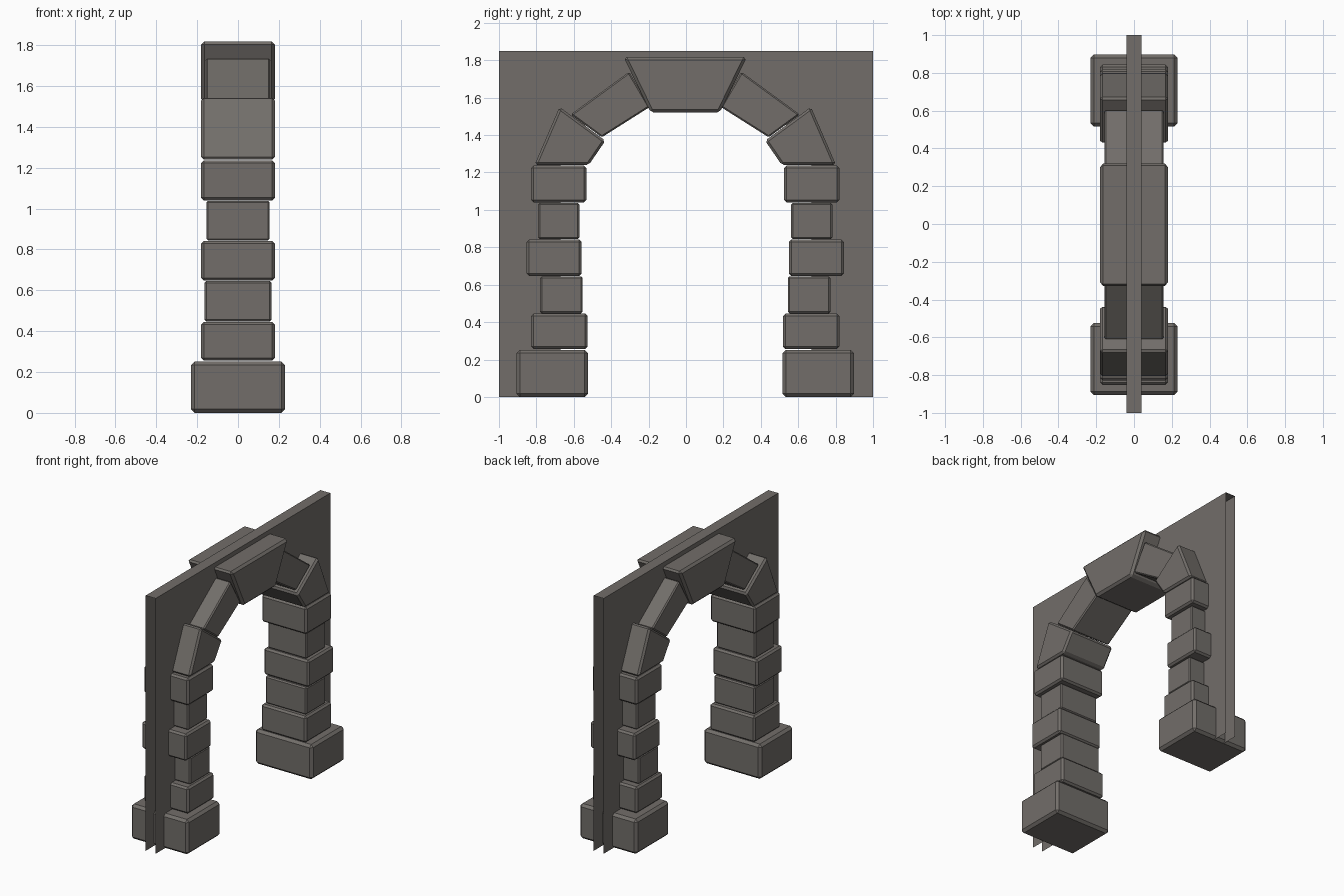
import bpy, bmesh

if "Cube" in bpy.data.objects:
    bpy.data.objects.remove(bpy.data.objects["Cube"])

stone = bpy.data.materials.new("warm grey stone")
stone.diffuse_color = (0.168, 0.155, 0.143, 1)
stone.use_nodes = True
stone.node_tree.nodes["Principled BSDF"].inputs["Base Color"].default_value = stone.diffuse_color
SHIFT = -0.004  # the stones sit slightly off the wall centre


def finish(name, bm, bevel=0.0):
    me = bpy.data.meshes.new(name)
    bmesh.ops.recalc_face_normals(bm, faces=bm.faces[:])
    bm.to_mesh(me)
    bm.free()
    me.materials.append(stone)
    ob = bpy.data.objects.new(name, me)
    bpy.context.collection.objects.link(ob)
    if bevel:
        m = ob.modifiers.new("worn edges", 'BEVEL')
        m.width = bevel
        m.segments = 1
        m.limit_method = 'NONE'
    return ob


def prism(name, outline, half, bevel):
    """Stone: a (y, z) outline pushed through the wall along x."""
    bm = bmesh.new()
    a = [bm.verts.new((-half, y + SHIFT, z)) for y, z in outline]
    b = [bm.verts.new((half, y + SHIFT, z)) for y, z in outline]
    bm.faces.new(a)
    bm.faces.new(b[::-1])
    n = len(a)
    for i in range(n):
        j = (i + 1) % n
        bm.faces.new((a[i], b[i], b[j], a[j]))
    return finish(name, bm, bevel)


def both_sides(name, outline, half, bevel):
    for s, side in ((-1, "left"), (1, "right")):
        prism(f"{name}_{side}", [(s * y, z) for y, z in outline], half, bevel)


# pillar stones: name, inner y, outer y, bottom, top, half depth, bevel
pillars = [
    ("plinth",       0.520, 0.902, 0.000, 0.252, 0.230, 0.018),
    ("pillar_stone_1", 0.523, 0.824, 0.256, 0.446, 0.180, 0.013),
    ("pillar_stone_2", 0.549, 0.776, 0.447, 0.645, 0.164, 0.009),
    ("pillar_stone_3", 0.554, 0.848, 0.647, 0.841, 0.180, 0.013),
    ("pillar_stone_4", 0.566, 0.786, 0.843, 1.038, 0.155, 0.009),
    ("pillar_stone_5", 0.528, 0.824, 1.040, 1.236, 0.180, 0.013),
]
for name, y0, y1, z0, z1, half, bev in pillars:
    both_sides(name, [(y0, z0), (y1, z0), (y1, z1), (y0, z1)], half, bev)

# arch stones
both_sides("springer", [(0.516, 1.240), (0.806, 1.240), (0.672, 1.550), (0.427, 1.370)], 0.180, 0.013)
both_sides("arch_stone", [(0.446, 1.388), (0.612, 1.510), (0.300, 1.738), (0.190, 1.550)], 0.157, 0.008)
prism("keystone", [(-0.185, 1.520), (0.185, 1.520), (0.330, 1.818), (-0.330, 1.818)], 0.180, 0.016)

# hollow wall: two sheets with an arched opening, closed only along the top
half_hole = [(0.67, 0), (0.67, 1.24), (0.59, 1.42), (0.40, 1.54), (0.22, 1.66)]
hole = half_hole + [(-y, z) for y, z in reversed(half_hole)]
outline = [(-1, 0), (-1, 1.85), (1, 1.85), (1, 0)] + hole
bm = bmesh.new()
sheets = []
for x in (-0.04, 0.04):
    vs = [bm.verts.new((x, y, z)) for y, z in outline]
    bm.faces.new(vs)
    sheets.append(vs)
l, r = sheets
bm.faces.new((l[1], r[1], r[2], l[2]))
finish("wall", bm)
